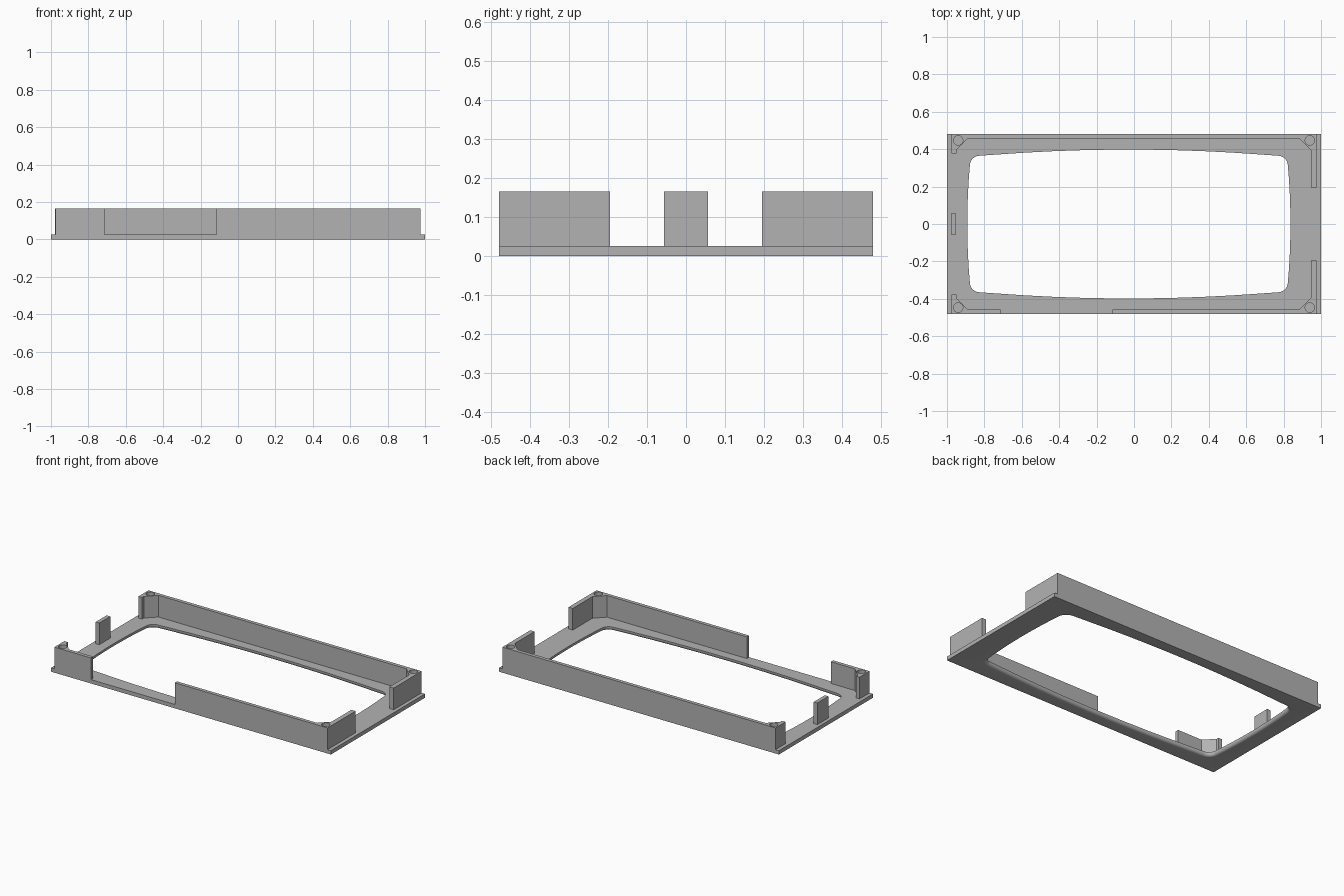
import bpy, bmesh
from math import sin, cos, pi, radians

cube = bpy.data.objects.get("Cube")
if cube:
    bpy.data.objects.remove(cube)

grey = bpy.data.materials.new("plain grey")
grey.use_nodes = True
grey.diffuse_color = (0.45, 0.45, 0.45, 1)
grey.node_tree.nodes["Principled BSDF"].inputs["Base Color"].default_value = (0.45, 0.45, 0.45, 1)

BASE, TOP = 0.025, 0.165      # heights of the flange and the walls
HALF = 0.48                   # half depth
SIDE, INNER = 0.976, 0.457    # outer side of end walls, inner side of long walls


def solid(name, tubes):
    """Each tube is a list of (outline, z) rings from bottom to top; the ends are filled between tubes."""
    bm = bmesh.new()
    ends = ([], [])
    for rings in tubes:
        loops = [[bm.verts.new((x, y, z)) for x, y in outline] for outline, z in rings]
        n = len(loops[0])
        for a, b in zip(loops, loops[1:]):
            for i in range(n):
                j = (i + 1) % n
                bm.faces.new((a[i], a[j], b[j], b[i]))
        for end, loop in zip(ends, (loops[0], loops[-1])):
            end += [bm.edges.get((loop[i], loop[(i + 1) % n])) for i in range(n)]
    for end in ends:
        bmesh.ops.triangle_fill(bm, edges=end, use_beauty=True)
    flat = [e for e in bm.edges if len(e.link_faces) == 2
            and all(abs(f.normal.z) > 0.99 for f in e.link_faces)]
    bmesh.ops.recalc_face_normals(bm, faces=bm.faces)
    mesh = bpy.data.meshes.new(name)
    bm.to_mesh(mesh)
    bm.free()
    mesh.materials.append(grey)
    obj = bpy.data.objects.new(name, mesh)
    bpy.context.collection.objects.link(obj)
    bpy.ops.object.select_all(action='DESELECT')
    obj.select_set(True)
    bpy.context.view_layer.objects.active = obj
    bpy.ops.object.shade_smooth_by_angle(angle=radians(30))


def straight(outline, z0=BASE, z1=TOP):
    return [(outline, z0), (outline, z1)]


def rect(x0, x1, y0, y1):
    return [(x0, y0), (x1, y0), (x1, y1), (x0, y1)]


def screw_hole(x, y, r=0.025, n=32):
    return straight([(x + r * cos(2 * pi * i / n), y + r * sin(2 * pi * i / n)) for i in range(n)])


def opening(grow):
    """Bowed window outline with rounded corners, widened by grow."""
    quarter = [(0.864 - 0.14 * y * y + grow, y) for y in (0, 0.08, 0.16, 0.24)]
    r = 0.053 + grow
    quarter += [(0.797 + r * cos(radians(a)), 0.312 + r * sin(radians(a))) for a in range(4, 87, 8)]
    quarter += [(x, 0.398 - 0.0533 * x * x + grow) for x in (0.7, 0.55, 0.4, 0.25, 0.12, 0)]
    half = quarter + [(-x, y) for x, y in quarter[-2::-1]]
    full = half + [(x, -y) for x, y in half[-2:0:-1]]
    return [(x - 0.0275, y) for x, y in full]


# Flange with a window whose lower edge is rounded over
R = 0.018
window = [(opening(R * (1 - sin(a))), R * (1 - cos(a)))
          for a in [i * pi / 12 for i in range(7)]]
window.append((opening(0), BASE))
solid("base_flange", [straight(rect(-1, 1, -HALF, HALF), 0, BASE), window])


def corner(sx, sy, reach):
    """End wall and chamfered screw boss of one corner, listed from the wall tip to the long wall."""
    xi = SIDE - 0.026 if sx < 0 else SIDE - 0.03
    pts = [(SIDE, HALF), (SIDE, reach), (xi, reach), (xi, 0.395), (xi - 0.062, INNER)]
    return [(sx * x, sy * y) for x, y in pts]


HX, HY = 0.94, 0.447

# Back wall, running round both back corners
solid("back_wall", [straight(corner(-1, 1, 0.378) + corner(1, 1, 0.195)[::-1]),
                    screw_hole(-HX, HY), screw_hole(HX, HY)])

# Front wall in two pieces with a gap between them
for name, sx, reach, end in (("front_wall_right", -1, 0.378, -0.715),
                             ("front_wall_left", 1, 0.195, -0.115)):
    solid(name, [straight(corner(sx, -1, reach) + [(end, -INNER), (end, -HALF)]),
                 screw_hole(sx * HX, -HY)])

# Lone upright tab on the right end
solid("end_tab", [straight(rect(-0.978, -0.952, -0.056, 0.056))])
